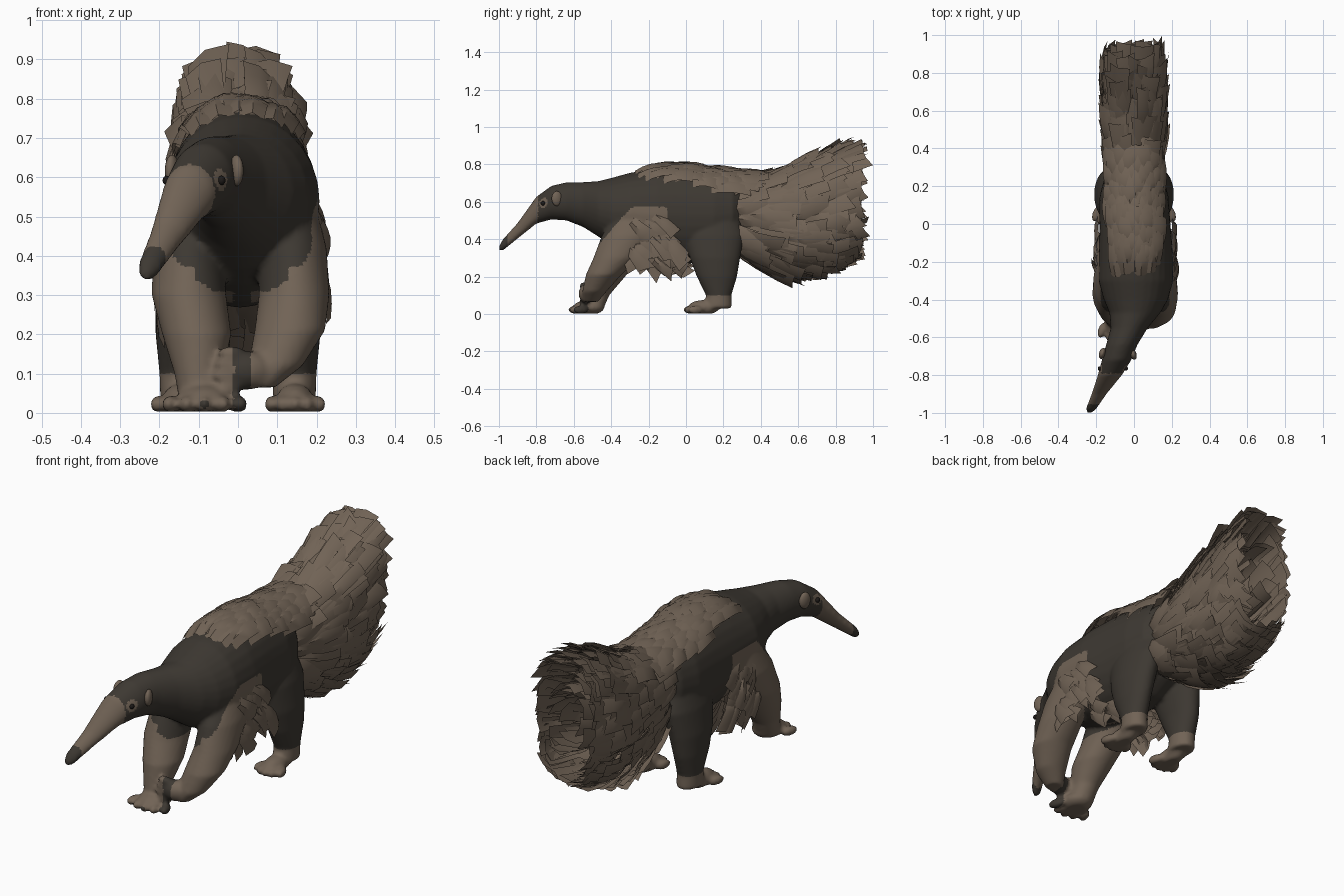
import bpy, bmesh, math, random
from mathutils import Vector, Matrix

if "Cube" in bpy.data.objects:
    bpy.data.objects.remove(bpy.data.objects["Cube"])

random.seed(4)
R = random.uniform


def material(name, rgb):
    m = bpy.data.materials.new(name)
    m.diffuse_color = (*rgb, 1)
    m.use_nodes = True
    m.node_tree.nodes["Principled BSDF"].inputs["Base Color"].default_value = m.diffuse_color
    return m


DARK = material("dark_coat", (0.047, 0.040, 0.032))
BROWN = material("brown_fur", (0.165, 0.125, 0.092))
BLACK = material("black_eye", (0.012, 0.010, 0.009))


def make_object(name, bm, mats):
    me = bpy.data.meshes.new(name)
    bm.to_mesh(me)
    bm.free()
    for m in mats:
        me.materials.append(m)
    ob = bpy.data.objects.new(name, me)
    bpy.context.collection.objects.link(ob)
    return ob


def sample(rows, t):
    """Linear interpolation in a table whose first column is t."""
    if t <= rows[0][0]:
        return rows[0][1:]
    for a, b in zip(rows, rows[1:]):
        if t <= b[0]:
            k = (t - a[0]) / (b[0] - a[0])
            return [p + (q - p) * k for p, q in zip(a[1:], b[1:])]
    return rows[-1][1:]


def loft(bm, rows, axis, n=28):
    """Elliptical rings: position on axis, two centre values, two radii."""
    rings = []
    for t, c1, c2, r1, r2 in rows:
        ring = []
        for i in range(n):
            a = 2 * math.pi * i / n
            u, v = c1 + r1 * math.cos(a), c2 + r2 * math.sin(a)
            ring.append(bm.verts.new((u, t, v) if axis == 'Y' else (u, v, t)))
        rings.append(ring)
    faces = [bm.faces.new(rings[0]), bm.faces.new(rings[-1][::-1])]
    for a, b in zip(rings, rings[1:]):
        for i in range(n):
            j = (i + 1) % n
            faces.append(bm.faces.new((a[j], a[i], b[i], b[j])))
    bmesh.ops.recalc_face_normals(bm, faces=faces)


def blob(bm, centre, radii, rot=0.0):
    mat = Matrix.Translation(centre) @ Matrix.Rotation(rot, 4, 'Z') @ Matrix.Diagonal((*radii, 1))
    bmesh.ops.create_uvsphere(bm, u_segments=16, v_segments=10, radius=1, matrix=mat)


def foot(bm, x, y, w=0.085):
    """Flat sole with five toes pointing forwards."""
    blob(bm, (x, y, 0.035), (w * 0.85, 0.085, 0.04))
    for i in range(5):
        k = i / 2 - 1
        blob(bm, (x + k * w, y - 0.068 + 0.025 * k * k, 0.022), (0.021, 0.043, 0.023), k * 0.3)


# Body, neck, head and snout: y, x, z, half width, half height
BODY = [(-0.998, -0.235, 0.352, 0.014, 0.014), (-0.98, -0.228, 0.368, 0.028, 0.030),
        (-0.90, -0.185, 0.445, 0.040, 0.042), (-0.80, -0.128, 0.555, 0.064, 0.072),
        (-0.72, -0.092, 0.595, 0.078, 0.090), (-0.64, -0.065, 0.602, 0.083, 0.102),
        (-0.55, -0.025, 0.585, 0.098, 0.120), (-0.47, 0.005, 0.562, 0.135, 0.148),
        (-0.40, 0.01, 0.547, 0.170, 0.180), (-0.30, 0.01, 0.540, 0.198, 0.215),
        (-0.15, 0.01, 0.530, 0.197, 0.248), (0.0, 0.005, 0.525, 0.188, 0.258),
        (0.15, 0.0, 0.525, 0.182, 0.240), (0.25, 0.0, 0.535, 0.155, 0.20),
        (0.33, 0.0, 0.56, 0.085, 0.12), (0.36, 0.0, 0.57, 0.04, 0.06)]
bm = bmesh.new()
loft(bm, BODY, 'Y')

# Legs: z, x, y, half width, half depth
loft(bm, [(0.03, -0.09, -0.50, 0.060, 0.060), (0.10, -0.10, -0.48, 0.062, 0.070),
          (0.20, -0.105, -0.43, 0.088, 0.105), (0.30, -0.125, -0.37, 0.095, 0.125),
          (0.42, -0.125, -0.30, 0.090, 0.150), (0.56, -0.12, -0.25, 0.06, 0.11)], 'Z')
foot(bm, -0.085, -0.52)
loft(bm, [(0.065, 0.055, -0.51, 0.040, 0.040), (0.12, 0.095, -0.49, 0.070, 0.065),
          (0.21, 0.132, -0.44, 0.090, 0.095), (0.30, 0.143, -0.37, 0.090, 0.125),
          (0.42, 0.138, -0.30, 0.088, 0.150), (0.56, 0.13, -0.25, 0.06, 0.11)], 'Z')
# Lifted paw, curled inwards
blob(bm, (0.02, -0.53, 0.108), (0.065, 0.045, 0.05))
for i in range(4):
    blob(bm, (-0.032 + 0.008 * abs(i - 2), -0.545, 0.152 - 0.029 * i), (0.035, 0.024, 0.018))
for s in (-1, 1):
    loft(bm, [(0.03, s * 0.143, 0.17, 0.055, 0.075), (0.10, s * 0.145, 0.175, 0.055, 0.068),
              (0.20, s * 0.145, 0.165, 0.065, 0.108), (0.30, s * 0.135, 0.155, 0.076, 0.135),
              (0.42, s * 0.115, 0.150, 0.078, 0.160), (0.56, s * 0.09, 0.15, 0.06, 0.12)], 'Z')
    foot(bm, s * 0.145, 0.095, 0.055)
body = make_object("body", bm, [DARK, BROWN])

# Merge the parts into one smooth skin
bpy.context.view_layer.objects.active = body
body.select_set(True)
mod = body.modifiers.new("merge", 'REMESH')
mod.mode = 'VOXEL'
mod.voxel_size = 0.0095
bpy.ops.object.modifier_apply(modifier=mod.name)
mod = body.modifiers.new("soften", 'SMOOTH')
mod.factor = 0.5
mod.iterations = 4
bpy.ops.object.modifier_apply(modifier=mod.name)
for v in body.data.vertices:
    v.co.z = max(v.co.z, 0.003)


def is_brown(c):
    if c.y < -0.79:                        # snout, with a dark nose
        return c.y > -0.955
    if c.y < -0.62:                        # patches at the eyes
        return any((c - Vector((x, -0.765, 0.595))).length < 0.028 for x in (-0.185, -0.04))
    if c.y > -0.10:                        # hind feet
        return c.z < 0.10
    side = abs(c.x - 0.01)
    edge = 0.31 + 0.6 * max(0, side - 0.07)
    if side > 0.12:
        edge = max(edge, min(0.57, 0.39 + (c.y + 0.45) * 1.15))
    return c.z < edge and side > 0.02


for p in body.data.polygons:
    p.use_smooth = True
    p.material_index = int(is_brown(p.center))

# Ears and eyes
bm = bmesh.new()
blob(bm, (-0.004, -0.69, 0.617), (0.017, 0.030, 0.040), 0.3)
blob(bm, (-0.168, -0.685, 0.617), (0.017, 0.030, 0.040), -0.3)
ears = make_object("ears", bm, [BROWN])
bm = bmesh.new()
for x in (-0.182, -0.042):
    blob(bm, (x, -0.765, 0.592), (0.010, 0.012, 0.012))
eyes = make_object("eyes", bm, [BLACK])


def card(bm, root, tip, normal, width, bow):
    """Bent, widening strip of fur from root to tip."""
    d = (tip - root).normalized()
    side = d.cross(normal).normalized()
    up = side.cross(d)
    prev = None
    skew = R(-0.025, 0.025)
    for i in range(5):
        k = i / 4
        c = root.lerp(tip, k) + up * bow * math.sin(math.pi * k)
        w = side * width * (0.35 + 0.15 * k)
        end = d * skew * k
        row = [bm.verts.new(c - w - end - up * 0.08 * width),
               bm.verts.new(c + up * 0.08 * width), bm.verts.new(c + w + end - up * 0.08 * width)]
        if prev:
            for j in (0, 1):
                bm.faces.new((prev[j], prev[j + 1], row[j + 1], row[j]))
        prev = row


# Fan tail: y, centre z, half width, half height
TAIL = [(0.18, 0.52, 0.12, 0.15), (0.3, 0.50, 0.145, 0.22), (0.45, 0.49, 0.165, 0.28),
        (0.6, 0.485, 0.175, 0.33), (0.8, 0.565, 0.175, 0.36), (0.95, 0.61, 0.15, 0.31)]


def tail_point(y, a, s):
    z, rx, rz = sample(TAIL, y)
    c, n = math.cos(a), math.sin(a)
    return Vector((rx * s * math.copysign(abs(c) ** 0.7, c), y,
                   z + rz * s * math.copysign(abs(n) ** 0.8, n)))


bm = bmesh.new()
COUNT = 420
for i in range(COUNT):
    a = i * 2.39996 + R(-0.15, 0.15)
    y0 = 0.18 + 0.56 * (i / COUNT)
    y1 = min(y0 + R(0.2, 0.3), R(0.93, 0.97))
    s = R(0.9, 1.03) if i % 4 else R(0.3, 0.85)
    root, tip = tail_point(y0, a, s * 0.78), tail_point(y1, a + R(-0.1, 0.1), s)
    normal = Vector((math.cos(a + R(-0.3, 0.3)), -0.2, math.sin(a + R(-0.3, 0.3))))
    card(bm, root, tip, normal, R(0.08, 0.13), R(0.0, 0.025))
tail = make_object("tail_fur", bm, [BROWN])

# Crest of fur along the back
bm = bmesh.new()
for i in range(75):
    y0 = -0.28 + 0.56 * i / 74
    a = (((i * 0.618) % 1) * 2 - 1) * (0.55 + 0.45 * i / 74)
    pts = []
    for y, lift in ((y0, 1.0), (y0 + R(0.14, 0.22), R(1.04, 1.12))):
        x, z, rx, rz = sample(BODY, min(y, 0.22))
        pts.append(Vector((x + rx * lift * math.sin(a), y, z + rz * lift * math.cos(a))))
    card(bm, pts[0], pts[1], Vector((math.sin(a), 0, math.cos(a))), R(0.08, 0.12), 0.018)
back = make_object("back_fur", bm, [BROWN])

# Fringe hanging behind the front legs and below the belly
bm = bmesh.new()
for s in (-1, 1):
    for i in range(22):
        y, z = R(-0.33, -0.12), R(0.34, 0.54)
        root = Vector((0.01 + s * R(0.17, 0.20), y, z))
        tip = root + Vector((s * R(0.0, 0.035), R(0.05, 0.14), -R(0.08, 0.15)))
        card(bm, root, tip, Vector((s, R(-0.3, 0.3), R(-0.2, 0.3))), R(0.06, 0.10), 0.012)
    for i in range(7):
        root = Vector((s * R(0.06, 0.14), R(-0.2, -0.08), R(0.29, 0.36)))
        card(bm, root, root + Vector((0, 0.10, -0.08)), Vector((s, 0, -0.3)), 0.07, 0.01)
fringe = make_object("front_leg_fur", bm, [BROWN])

# Smooth shading
bpy.ops.object.select_all(action='DESELECT')
for ob in (ears, eyes, tail, back, fringe):
    ob.select_set(True)
bpy.context.view_layer.objects.active = tail
bpy.ops.object.shade_smooth_by_angle(angle=math.radians(40))
